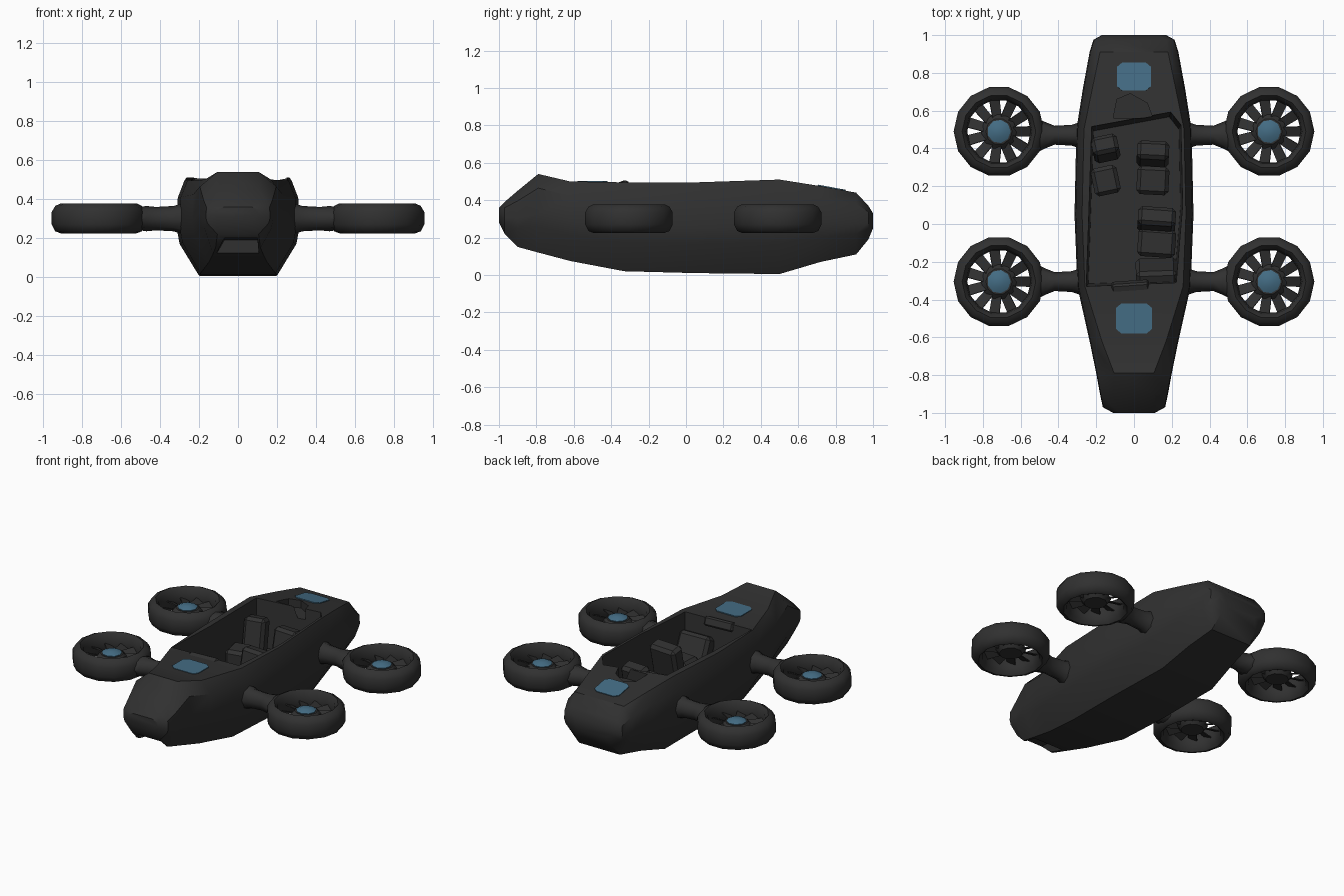
import bpy, bmesh
from math import sin, cos, pi, radians
from mathutils import Matrix, Vector

if "Cube" in bpy.data.objects:
    bpy.data.objects.remove(bpy.data.objects["Cube"])


def material(name, rgb):
    m = bpy.data.materials.new(name)
    m.use_nodes = True
    m.diffuse_color = (*rgb, 1)
    m.node_tree.nodes["Principled BSDF"].inputs["Base Color"].default_value = (*rgb, 1)
    return m


CHARCOAL = material("charcoal", (0.03, 0.03, 0.03))
BLUE = material("steel blue", (0.057, 0.15, 0.23))


def finish(name, bm, mat=CHARCOAL, angle=35):
    bmesh.ops.recalc_face_normals(bm, faces=bm.faces)
    mesh = bpy.data.meshes.new(name)
    bm.to_mesh(mesh)
    bm.free()
    mesh.materials.append(mat)
    ob = bpy.data.objects.new(name, mesh)
    bpy.context.collection.objects.link(ob)
    smooth(ob, angle)
    return ob


def smooth(ob, angle):
    bpy.ops.object.select_all(action="DESELECT")
    ob.select_set(True)
    bpy.context.view_layer.objects.active = ob
    bpy.ops.object.shade_smooth_by_angle(angle=radians(angle))


def loft(name, rings, mat=CHARCOAL, angle=35):
    """Skin a row of closed rings and cap both ends."""
    bm = bmesh.new()
    rows = [[bm.verts.new(p) for p in ring] for ring in rings]
    n = len(rows[0])
    for a, b in zip(rows, rows[1:]):
        for i in range(n):
            j = (i + 1) % n
            bm.faces.new((a[i], a[j], b[j], b[i]))
    bm.faces.new(rows[0])
    bm.faces.new(rows[-1])
    return finish(name, bm, mat, angle)


def box(name, centre, size, turn=0, tilt=0, bevel=0.02):
    bm = bmesh.new()
    bmesh.ops.create_cube(bm, size=1)
    bmesh.ops.scale(bm, vec=size, verts=bm.verts)
    if bevel:
        bmesh.ops.bevel(bm, geom=bm.edges[:], offset=bevel, segments=1, affect="EDGES")
    move = (Matrix.Translation(centre) @ Matrix.Rotation(radians(turn), 4, "Z")
            @ Matrix.Rotation(radians(tilt), 4, "X"))
    bmesh.ops.transform(bm, matrix=move, verts=bm.verts)
    return finish(name, bm)


def cut(target, cutter):
    mod = target.modifiers.new("cut", "BOOLEAN")
    mod.operation = "DIFFERENCE"
    mod.solver = "EXACT"
    mod.object = cutter
    bpy.ops.object.select_all(action="DESELECT")
    target.select_set(True)
    bpy.context.view_layer.objects.active = target
    bpy.ops.object.modifier_apply(modifier=mod.name)
    bpy.data.objects.remove(cutter)


# Fuselage: y, half width, top height, bottom height, half width of the deck
stations = [
    (-1.0, .11, .36, .28, .07), (-.97, .165, .39, .22, .11),
    (-.90, .18, .45, .15, .11), (-.79, .20, .54, .12, .105),
    (-.62, .235, .50, .075, .17), (-.33, .30, .495, .02, .26),
    (.05, .315, .495, .01, .275), (.5, .305, .51, .005, .265),
    (.72, .27, .475, .07, .22), (.91, .235, .44, .11, .18),
    (.975, .215, .37, .19, .17), (1.0, .17, .33, .25, .13)]


def section(y, w, top, low, deck):
    h = top - low
    half = [(.64 * w, low), (.95 * w, low + .33 * h), (w, low + .5 * h),
            (.98 * w, low + .82 * h), (deck, top)]
    return [(x, y, z) for x, z in half] + [(-x, y, z) for x, z in reversed(half)]


fuselage = loft("fuselage", [section(*s) for s in stations])

# Open cockpit, tapering slightly toward the floor
opening = [(-.26, -.34), (.23, -.32), (.265, .1), (.255, .54), (.2, .61), (-.23, .53)]
cut(fuselage, loft("cockpit_cutter", [
    [(x * s, y * s, z) for x, y in opening] for s, z in ((.93, .2), (1, .7))]))

# Small notches behind the cockpit and under the nose
cut(fuselage, loft("rear_notch_cutter", [
    [(-.11, .56, z), (.1, .56, z), (.07, .64, z), (-.02, .69, z), (-.09, .66, z)]
    for z in (.43, .6)]))
cut(fuselage, loft("nose_intake_cutter", [
    [(-.11, y, .1 - d), (.11, y, .07 - d), (.1, y, .21 + d), (-.07, y, .21 + d)]
    for y, d in ((-1.1, .0), (-.8, -.02))]))
smooth(fuselage, 35)

# Seats and front console
for name, x, back_y, seat_y, width, turn in (
        ("right_rear", -.15, .40, .23, .14, 12), ("left_rear", .1, .37, .23, .17, -3),
        ("left_front", .12, .02, -.1, .2, -4)):
    box(name + "_seat_back", (x, back_y, .32), (width, .1, .24), turn, -12)
    box(name + "_seat_cushion", (x, seat_y, .25), (width, .15, .12), turn)
box("left_console", (.12, -.26, .29), (.22, .1, .2), 2, 25)
box("cockpit_cowl", (-.02, -.335, .47), (.2, .06, .06), 4, 20, .01)


# Painted panels on the front and rear decks
def panel(name, centre, hx, hy, tilt=0):
    c = .3
    outline = [(1, 1 - c), (1 - c, 1), (c - 1, 1), (-1, 1 - c),
               (-1, c - 1), (c - 1, -1), (1 - c, -1), (1, c - 1)]
    turn = Matrix.Rotation(radians(tilt), 3, "X")
    loft(name, [[turn @ Vector((x * hx, y * hy, z)) + Vector(centre) for x, y in outline]
                for z in (-.004, .004)], BLUE)


panel("front_deck_panel", (0, -.5, .4985), .095, .08)
panel("rear_deck_panel", (0, .78, .465), .09, .075, -10.5)
panel("cockpit_rear_panel", (0, .566, .36), .05, .045, 86)


# Ducted rotors on short arms
def rotor(side, label, y):
    hub = Vector((.715 * side, y, .3))
    n = 14

    def circle(r, z, count=n):
        return [hub + Vector((r * cos(2 * pi * i / count), r * sin(2 * pi * i / count), z))
                for i in range(count)]

    # Ring shaped duct from a rounded profile
    bm = bmesh.new()
    profile = [(.24, -.03), (.24, .035), (.222, .065), (.195, .078), (.175, .055),
               (.168, 0), (.175, -.055), (.195, -.075), (.222, -.065)]
    rows = [[bm.verts.new(p) for p in circle(r, z)] for r, z in profile]
    for k, a in enumerate(rows):
        b = rows[(k + 1) % len(rows)]
        for i in range(n):
            bm.faces.new((a[i], a[(i + 1) % n], b[(i + 1) % n], b[i]))
    finish(label + "_duct", bm, angle=50)

    # Hub with a coloured cap
    loft(label + "_hub", [circle(.07, -.03, 10), circle(.095, .0, 10), circle(.07, .025, 10)])
    loft(label + "_cap", [circle(.06, .02, 9), circle(.062, .03, 9), circle(.03, .045, 9)], BLUE)

    # Pitched blades
    bm = bmesh.new()
    blades = 11
    for i in range(blades):
        spin = Matrix.Rotation(2 * pi * i / blades, 3, "Z")
        pitch = Matrix.Rotation(radians(25), 3, "X")
        rings = [[bm.verts.new(hub + spin @ (pitch @ Vector((r, s * w, t))))
                  for s, t in ((-1, -.003), (1, -.003), (1, .003), (-1, .003))]
                 for r, w in ((.07, .026), (.18, .03))]
        for k in range(4):
            j = (k + 1) % 4
            bm.faces.new((rings[0][k], rings[0][j], rings[1][j], rings[1][k]))
        bm.faces.new(rings[0])
        bm.faces.new(rings[1])
    finish(label + "_blades", bm)

    # Arm flaring at both ends
    loft(label + "_arm", [
        [(side * x, y - .02 * (y > 0) + ry * cos(a), .3 + rz * sin(a))
         for a in [2 * pi * i / 8 for i in range(8)]]
        for x, ry, rz in ((.27, .075, .085), (.33, .055, .065), (.42, .05, .06),
                          (.47, .07, .065), (.53, .1, .055))], angle=50)


for side, hand in ((1, "left"), (-1, "right")):
    rotor(side, hand + "_front", -.305)
    rotor(side, hand + "_rear", .49)
